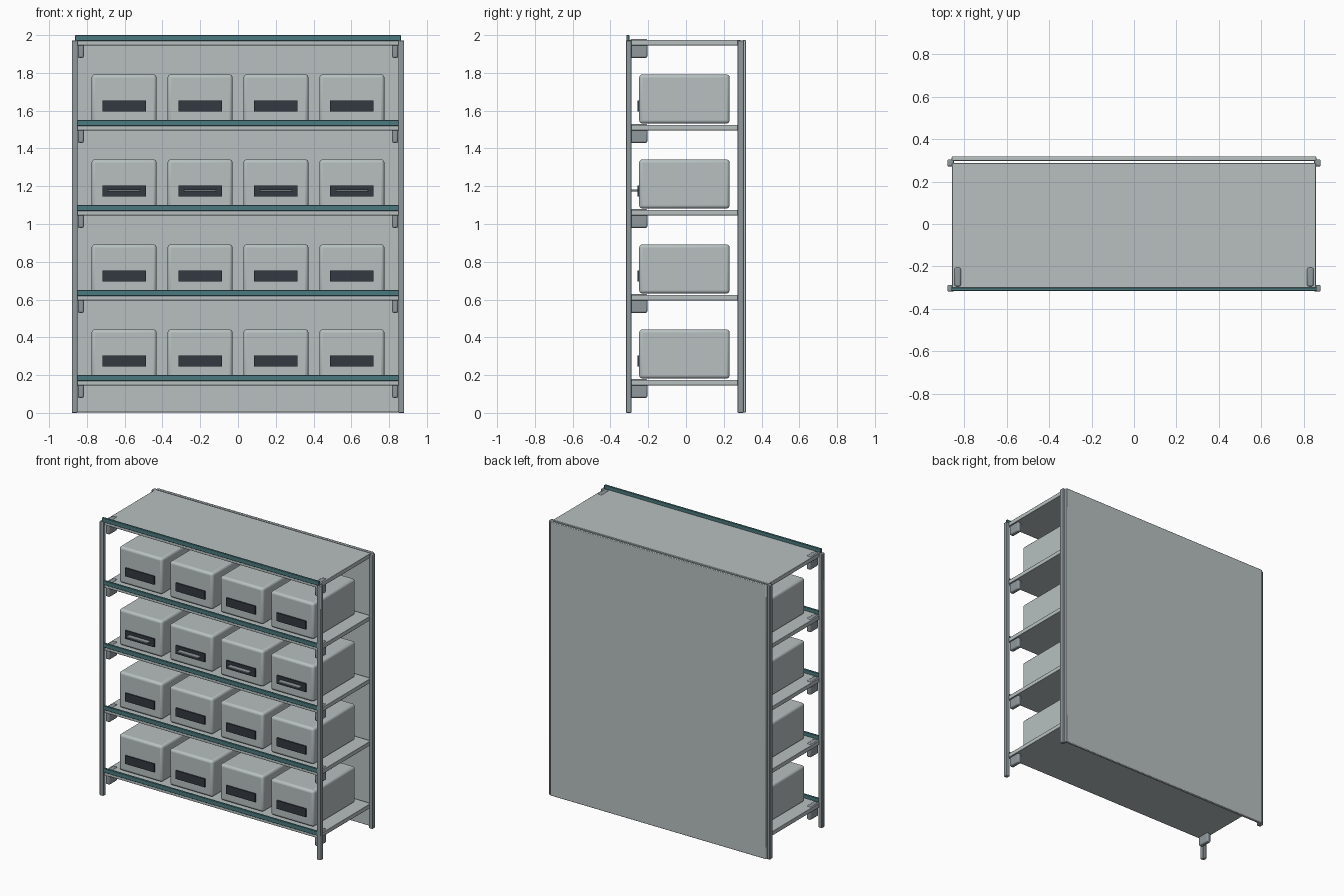
import bpy

if "Cube" in bpy.data.objects:
    bpy.data.objects.remove(bpy.data.objects["Cube"])


def material(name, rgb):
    m = bpy.data.materials.new(name)
    m.diffuse_color = (*rgb, 1)
    m.use_nodes = True
    m.node_tree.nodes["Principled BSDF"].inputs["Base Color"].default_value = m.diffuse_color
    return m


LIGHT = material("light grey", (0.48, 0.53, 0.53))
STEEL = material("steel grey", (0.28, 0.32, 0.34))
TEAL = material("teal", (0.07, 0.19, 0.21))
DARK = material("dark slate", (0.034, 0.042, 0.053))


def box(name, mat, x, y, z, bevel=0.0, segments=2):
    """Box from (min, max) ranges with optional rounded edges."""
    r = (x, y, z)
    bpy.ops.mesh.primitive_cube_add(size=1, location=[(a + b) / 2 for a, b in r])
    o = bpy.context.object
    o.name = name
    o.scale = [b - a for a, b in r]
    bpy.ops.object.transform_apply(location=False, rotation=False, scale=True)
    o.data.materials.append(mat)
    if bevel:
        mod = o.modifiers.new("rounding", 'BEVEL')
        mod.width = bevel
        mod.segments = segments
        bpy.ops.object.shade_smooth_by_angle()
    return o


def sided(s, a, b):
    """Mirror an x range to side s."""
    return tuple(sorted((s * a, s * b)))


# Back panel and four posts
box("back_panel", LIGHT, (-0.86, 0.86), (0.298, 0.318), (0.003, 1.973), 0.004)
for s, side in ((-1, "left"), (1, "right")):
    x = sided(s, 0.85, 0.88)
    box(f"front_post_{side}", STEEL, x, (-0.318, -0.288), (0, 1.972), 0.004)
    box(f"back_post_{side}", STEEL, x, (0.272, 0.304), (0, 1.972), 0.004)

for row in range(5):
    c = 0.16 + 0.45 * row
    # Shelf board with teal front lip
    box(f"shelf_{row}", LIGHT, (-0.858, 0.858), (-0.302, 0.288),
        (c - 0.015, c + 0.015), 0.003)
    box(f"shelf_lip_{row}", TEAL, (-0.862, 0.862), (-0.315, -0.300),
        (c + 0.01, c + 0.04), 0.002)
    # Support brackets
    for s, side in ((-1, "left"), (1, "right")):
        box(f"bracket_{side}_{row}", STEEL, sided(s, 0.816, 0.848),
            (-0.295, -0.205), (c - 0.08, c + 0.02), 0.008)
    if row == 4:
        continue
    # Storage bins with label plates
    for col in range(4):
        x = -0.603 + 0.402 * col
        box(f"bin_{row}_{col}", LIGHT, (x - 0.172, x + 0.172), (-0.248, 0.231),
            (c + 0.022, c + 0.282), 0.017, 3)
        z = c + 0.115
        box(f"bin_plate_{row}_{col}", DARK, (x - 0.115, x + 0.115),
            (-0.257, -0.246), (z - 0.03, z + 0.03))
        # Pull handles on the third row
        if row == 2:
            box(f"bin_handle_{col}", STEEL, (x - 0.085, x + 0.085),
                (-0.289, -0.25), (z - 0.003, z + 0.007), 0.002)
